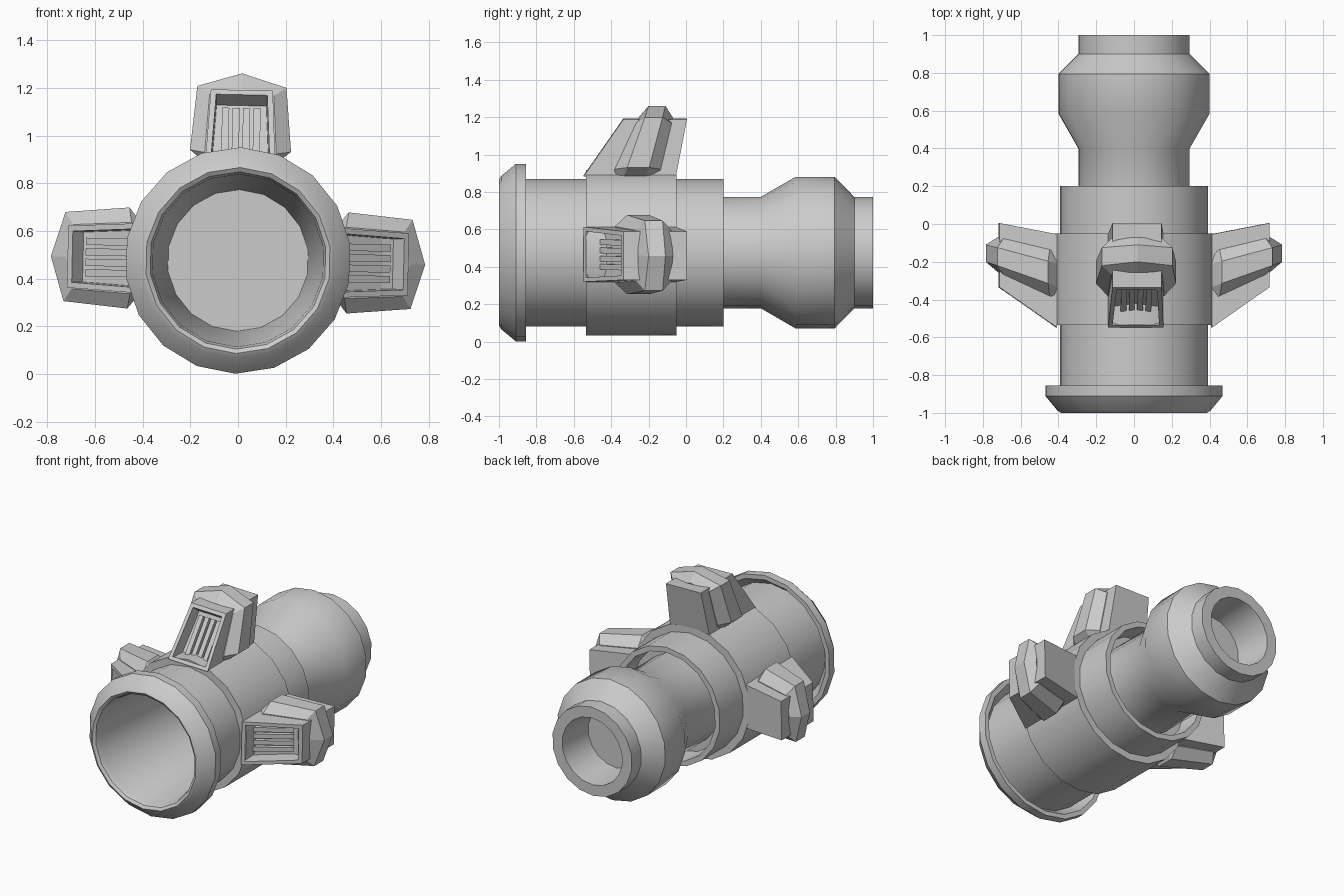
import bpy, bmesh, math
from mathutils import Matrix, Vector

if "Cube" in bpy.data.objects:
    bpy.data.objects.remove(bpy.data.objects["Cube"])

CZ = 0.476                      # height of the long axis
TWIST = math.radians(1.3)       # slight roll of the whole model
SIDES = 18


def finish(bm, name, smooth=None):
    mesh = bpy.data.meshes.new(name)
    bm.to_mesh(mesh)
    bm.free()
    ob = bpy.data.objects.new(name, mesh)
    bpy.context.collection.objects.link(ob)
    ob.location = (0, 0, CZ)
    if smooth:
        bpy.ops.object.select_all(action='DESELECT')
        ob.select_set(True)
        bpy.context.view_layer.objects.active = ob
        bpy.ops.object.shade_smooth_by_angle(angle=math.radians(smooth))
    return ob


def lathe(name, profile, closed=False):
    """Revolve (radius, y) points around the y axis."""
    bm = bmesh.new()
    rings = []
    for r, y in profile:
        ring = []
        for k in range(SIDES):
            a = TWIST + k * math.tau / SIDES
            ring.append(bm.verts.new((r * math.sin(a), y, r * math.cos(a))))
        rings.append(ring)
    pairs = list(zip(rings, rings[1:]))
    if closed:
        pairs.append((rings[-1], rings[0]))
    for a, b in pairs:
        for k in range(SIDES):
            n = (k + 1) % SIDES
            bm.faces.new((a[k], a[n], b[n], b[k]))
    if not closed:
        bm.faces.new(rings[0])
        bm.faces.new(rings[-1])
    bmesh.ops.recalc_face_normals(bm, faces=bm.faces[:])
    return finish(bm, name, 30)


def loft(bm, outlines):
    """Skin a stack of equal-length outlines and cap both ends."""
    rings = [[bm.verts.new(p) for p in o] for o in outlines]
    n = len(rings[0])
    faces = [bm.faces.new(rings[0]), bm.faces.new(rings[-1])]
    for a, b in zip(rings, rings[1:]):
        for k in range(n):
            faces.append(bm.faces.new((a[k], a[(k + 1) % n], b[(k + 1) % n], b[k])))
    bmesh.ops.recalc_face_normals(bm, faces=faces)
    return faces


# Main tube: front cavity, rounded lip, hollow-backed flange, rear groove, neck, bulge, tail socket
lathe("main_tube", [
    (0.297, 0.0), (0.362, -0.96), (0.372, -0.988), (0.39, -1.0), (0.41, -0.988),
    (0.475, -0.91), (0.475, -0.855), (0.445, -0.855), (0.395, -0.92),
    (0.395, 0.2), (0.36, 0.2), (0.35, 0.06), (0.298, 0.06),
    (0.298, 0.4), (0.405, 0.585), (0.405, 0.795), (0.298, 0.9), (0.298, 1.0),
    (0.225, 1.0), (0.205, 0.75)])

# Raised band carrying the fins
lathe("middle_band", [(0.38, -0.535), (0.443, -0.535), (0.443, -0.05), (0.38, -0.05)], True)


def fin_core(name, angle):
    bm = bmesh.new()

    def rect(z, w, y0, y1):
        return [(-w, y0, z), (w, y0, z), (w, y1, z), (-w, y1, z)]
    faces = loft(bm, [rect(0.41, 0.147, -0.548, -0.054), rect(0.715, 0.13, -0.335, 0.005)])
    # Recessed opening in the sloped front
    front = min(faces, key=lambda f: f.normal.y)
    normal = front.normal.copy()
    bmesh.ops.inset_region(bm, faces=[front], thickness=0.033)
    bmesh.ops.inset_region(bm, faces=[front], thickness=0.004, depth=-0.085)
    centre = front.calc_center_median()
    # Slats on the recess floor
    up = normal.cross(Vector((1, 0, 0))).normalized()
    for i in range(4):
        x = -0.066 + 0.044 * i
        pos = centre + Vector((x, 0, 0)) + normal * 0.012
        basis = Matrix((Vector((1, 0, 0)), normal, up)).transposed().to_4x4()
        bmesh.ops.create_cube(bm, size=1, matrix=Matrix.Translation(pos) @ basis
                              @ Matrix.Diagonal((0.03, 0.03, 0.27, 1)))
    finish(bm, name).rotation_euler = (0, angle, 0)


def fin_collar(name, angle):
    bm = bmesh.new()
    wide = [(0.15, 0.41), (0.212, 0.46), (0.187, 0.728), (0, 0.785)]
    slim = [(0.12, 0.41), (0.15, 0.45), (0.135, 0.695), (0, 0.722)]

    def outline(half, y_base, y_top):
        pts = half + [(-x, z) for x, z in reversed(half[:-1])]
        return [(x, y_base + (y_top - y_base) * (z - 0.43) / 0.355, z) for x, z in pts]
    loft(bm, [outline(slim, -0.39, -0.225), outline(wide, -0.325, -0.2),
              outline(wide, -0.205, -0.11), outline(slim, -0.14, -0.055)])
    finish(bm, name).rotation_euler = (0, angle, 0)


# Three fins: top, right, left
for side, deg in (("top", 0), ("right", 90), ("left", -90)):
    a = TWIST + math.radians(deg)
    fin_core(side + "_fin_core", a)
    fin_collar(side + "_fin_collar", a)
